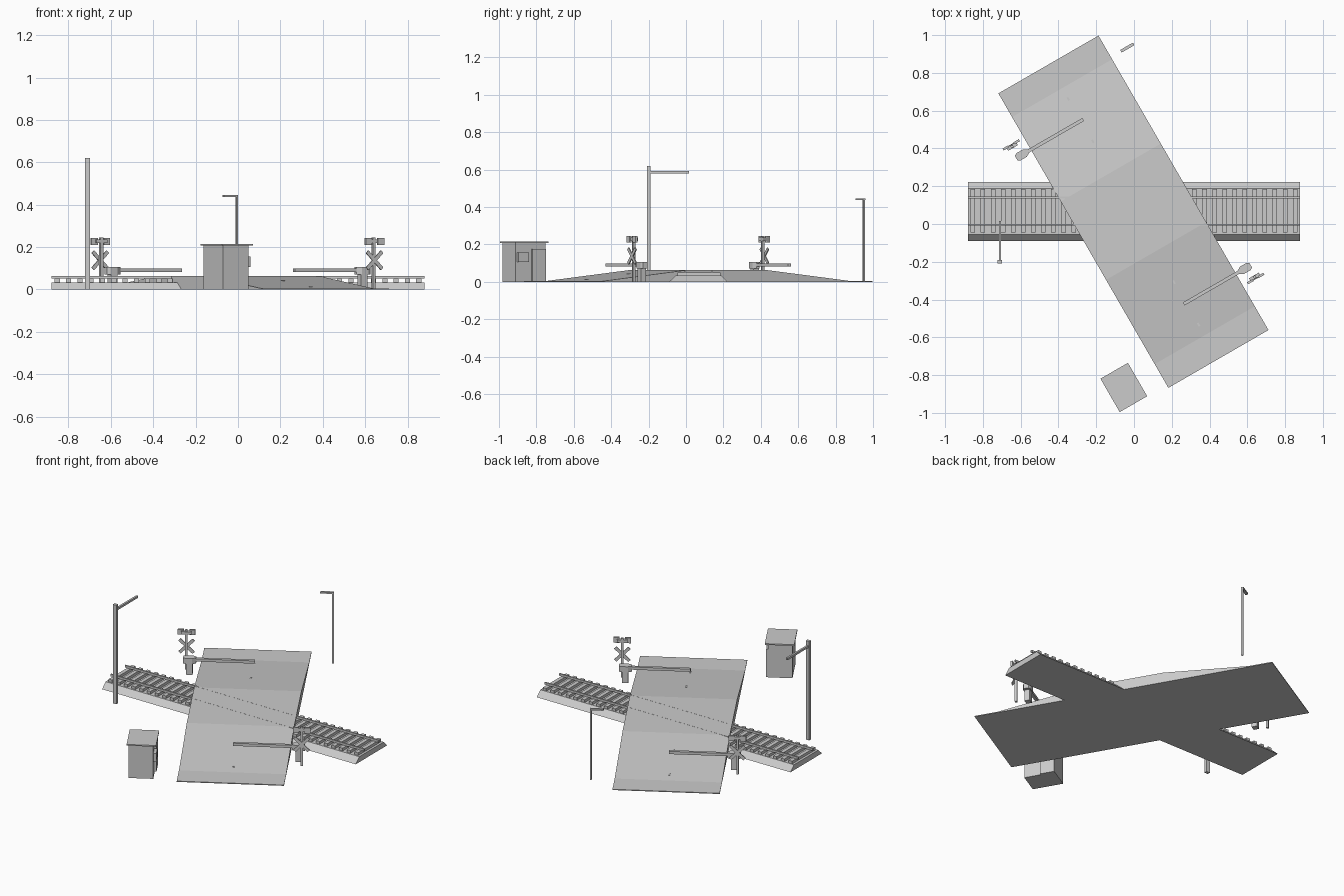
import bpy, bmesh
from math import radians
from mathutils import Matrix, Vector

cube = bpy.data.objects.get("Cube")
if cube:
    bpy.data.objects.remove(cube)

grey = bpy.data.materials.new("plain_grey")
grey.use_nodes = True
grey.diffuse_color = (0.6, 0.6, 0.6, 1)
grey.node_tree.nodes["Principled BSDF"].inputs["Base Color"].default_value = (0.6, 0.6, 0.6, 1)

TURN = Matrix.Rotation(radians(30), 4, "Z")
ROAD = Matrix.Translation((-0.003, 0.065, 0)) @ TURN
WORLD = Matrix.Identity(4)


def finish(name, bm, frame):
    bmesh.ops.recalc_face_normals(bm, faces=bm.faces)
    mesh = bpy.data.meshes.new(name)
    bm.to_mesh(mesh)
    bm.free()
    mesh.materials.append(grey)
    obj = bpy.data.objects.new(name, mesh)
    obj.matrix_world = frame
    bpy.context.collection.objects.link(obj)
    return obj


def add_box(bm, lo, hi, spin=WORLD):
    lo, hi = Vector(lo), Vector(hi)
    mat = Matrix.Translation((lo + hi) / 2) @ spin @ Matrix.Diagonal((hi - lo).to_4d())
    mat[3][3] = 1
    bmesh.ops.create_cube(bm, size=1, matrix=mat)


def boxes(name, spans, frame=WORLD):
    bm = bmesh.new()
    for lo, hi in spans:
        add_box(bm, lo, hi)
    return finish(name, bm, frame)


def prism(name, outline, axis, start, end, frame=WORLD):
    """Extrude a 2D outline along x or z."""
    bm = bmesh.new()
    place = (lambda a, b: (start, a, b)) if axis == "x" else (lambda a, b: (a, b, start))
    face = bm.faces.new([bm.verts.new(place(a, b)) for a, b in outline])
    out = bmesh.ops.extrude_face_region(bm, geom=[face])
    shift = Vector((end - start, 0, 0) if axis == "x" else (0, 0, end - start))
    verts = [g for g in out["geom"] if isinstance(g, bmesh.types.BMVert)]
    bmesh.ops.translate(bm, verts=verts, vec=shift)
    return finish(name, bm, frame)


# Road ramp crossing over the track
TOP = 0.0635
prism("road", [(-0.9, 0), (0.9, 0), (0.9, 0.005), (0.755, 0.005), (0.24, TOP),
               (-0.24, TOP), (-0.755, 0.005), (-0.9, 0.005)], "x", -0.306, 0.306, ROAD)

# Short centre marks on both slopes
marks = [((-0.005, s * v - 0.01, z - 0.003), (0.005, s * v + 0.01, z + 0.003))
         for s in (-1, 1) for v, z in ((0.43, 0.042), (0.69, 0.012))]
boxes("road_marks", marks, ROAD)

# Track: gravel bed, sleepers, rails
prism("track_bed", [(-0.09, 0), (0.222, 0), (0.187, 0.034), (-0.055, 0.034)], "x", -0.88, 0.88)
sleeper_x = [-0.853 + i * 1.706 / 32 for i in range(33)]
boxes("sleepers", [((x - 0.012, -0.046, 0.03), (x + 0.012, 0.184, 0.051)) for x in sleeper_x])
boxes("rails", [((-0.88, y - 0.005, 0.051), (0.88, y + 0.005, 0.064)) for y in (-0.004, 0.14)])


# Warning signal and barrier on each side of the track
for side, angle in (("back", 0), ("front", 180)):
    frame = ROAD @ Matrix.Rotation(radians(angle), 4, "Z")
    post = frame @ Matrix.Translation((-0.3835, 0.62, 0))
    boxes(side + "_signal_post", [((-0.007, -0.007, 0), (0.007, 0.007, 0.245))], post)
    boxes(side + "_signal_lights",
          [((s * 0.033 - 0.017, 0.004, 0.211), (s * 0.033 + 0.017, 0.016, 0.244)) for s in (-1, 1)]
          + [((-0.03, -0.009, 0.219), (0.03, 0.01, 0.236))], post)
    bm = bmesh.new()
    for tilt in (45, -45):
        add_box(bm, (-0.057, 0.007, 0.129), (0.057, 0.013, 0.147),
                Matrix.Rotation(radians(tilt), 4, "Y"))
    finish(side + "_crossed_boards", bm, post)

    gate = frame @ Matrix.Translation((-0.36, 0.556, 0))
    boxes(side + "_barrier_pedestal", [((-0.018, -0.016, 0), (0.018, 0.016, 0.075))], gate)
    prism(side + "_barrier_head", [(-0.036, -0.014), (-0.022, -0.022), (0.016, -0.022),
                                   (0.038, -0.01), (0.038, 0.01), (0.016, 0.022),
                                   (-0.022, 0.022), (-0.036, 0.014)], "z", 0.07, 0.105, gate)
    step = 0.0675
    for i in range(5):
        x = 0.036 + i * step
        boxes(f"{side}_barrier_arm_{i + 1}",
              [((x, -0.009, 0.082), (x + step, 0.009, 0.099))], gate)

# Guard hut with roof, window and door
HUT = Matrix.Translation((-0.057, -0.866, 0)) @ TURN
boxes("hut_walls", [((-0.07, -0.092, 0), (0.07, 0.092, 0.209))], HUT)
boxes("hut_roof", [((-0.081, -0.103, 0.207), (0.087, 0.101, 0.215))], HUT)
boxes("hut_door", [((0.065, 0.006, 0), (0.08, 0.09, 0.175))], HUT)
boxes("hut_window", [((0.065, -0.083, 0.106), (0.087, -0.018, 0.156))], HUT)

# Tall mast with an arm reaching over the track
boxes("mast", [((-0.722, -0.209, 0), (-0.698, -0.19, 0.62))])
boxes("mast_arm", [((-0.716, -0.195, 0.58), (-0.704, 0.016, 0.593))])

# Street lamp
LAMP = Matrix.Translation((-0.006, 0.951, 0)) @ TURN
boxes("lamp_post", [((-0.005, -0.005, 0), (0.005, 0.005, 0.446))], LAMP)
boxes("lamp_arm", [((-0.073, -0.008, 0.437), (0.003, 0.008, 0.446))], LAMP)
